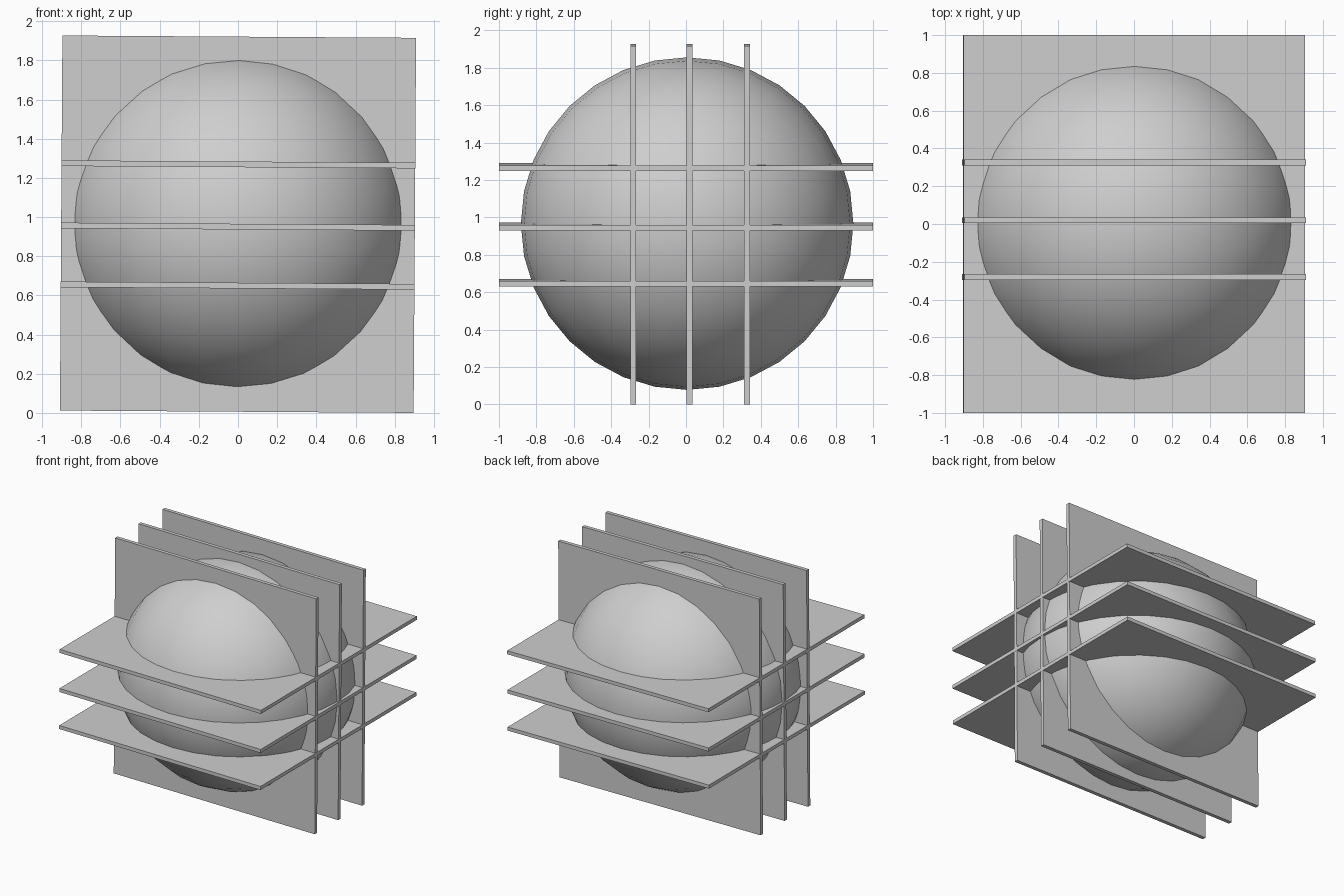
import bpy, math
from mathutils import Matrix

if "Cube" in bpy.data.objects:
    bpy.data.objects.remove(bpy.data.objects["Cube"])

TILT = 0.0066          # whole model leans very slightly about y
MID_Z = 0.9635         # height of the model's centre
lean = Matrix.Translation((0, 0, MID_Z)) @ Matrix.Rotation(TILT, 4, 'Y')

grey = bpy.data.materials.new("light_grey")
grey.diffuse_color = (0.62, 0.62, 0.62, 1)
grey.use_nodes = True
grey.node_tree.nodes["Principled BSDF"].inputs["Base Color"].default_value = grey.diffuse_color


def finish(name, local):
    """Name, colour and place the newest object in the leaning frame."""
    ob = bpy.context.object
    ob.name = name
    ob.data.materials.append(grey)
    ob.data.transform(lean @ local)
    return ob


def plate(name, centre, size):
    bpy.ops.mesh.primitive_cube_add(size=1)
    finish(name, Matrix.Translation(centre) @ Matrix.Diagonal((*size, 1)))


# ball, poles along x
bpy.ops.mesh.primitive_uv_sphere_add(segments=32, ring_count=16, radius=0.889)
finish("ball", Matrix.Translation((0, 0.006, 0.003)) @ Matrix.Rotation(math.pi / 2, 4, 'Y'))
bpy.ops.object.shade_smooth()

# upright plates, front to back
for i, y in enumerate((-0.281, 0.019, 0.326)):
    plate(f"upright_plate_{i + 1}", (0, y, 0), (1.806, 0.030, 1.915))

# level plates, bottom to top
for i, z in enumerate((0.650, 0.951, 1.269)):
    plate(f"level_plate_{i + 1}", (0, 0, z - MID_Z), (1.808, 2.0, 0.029))
